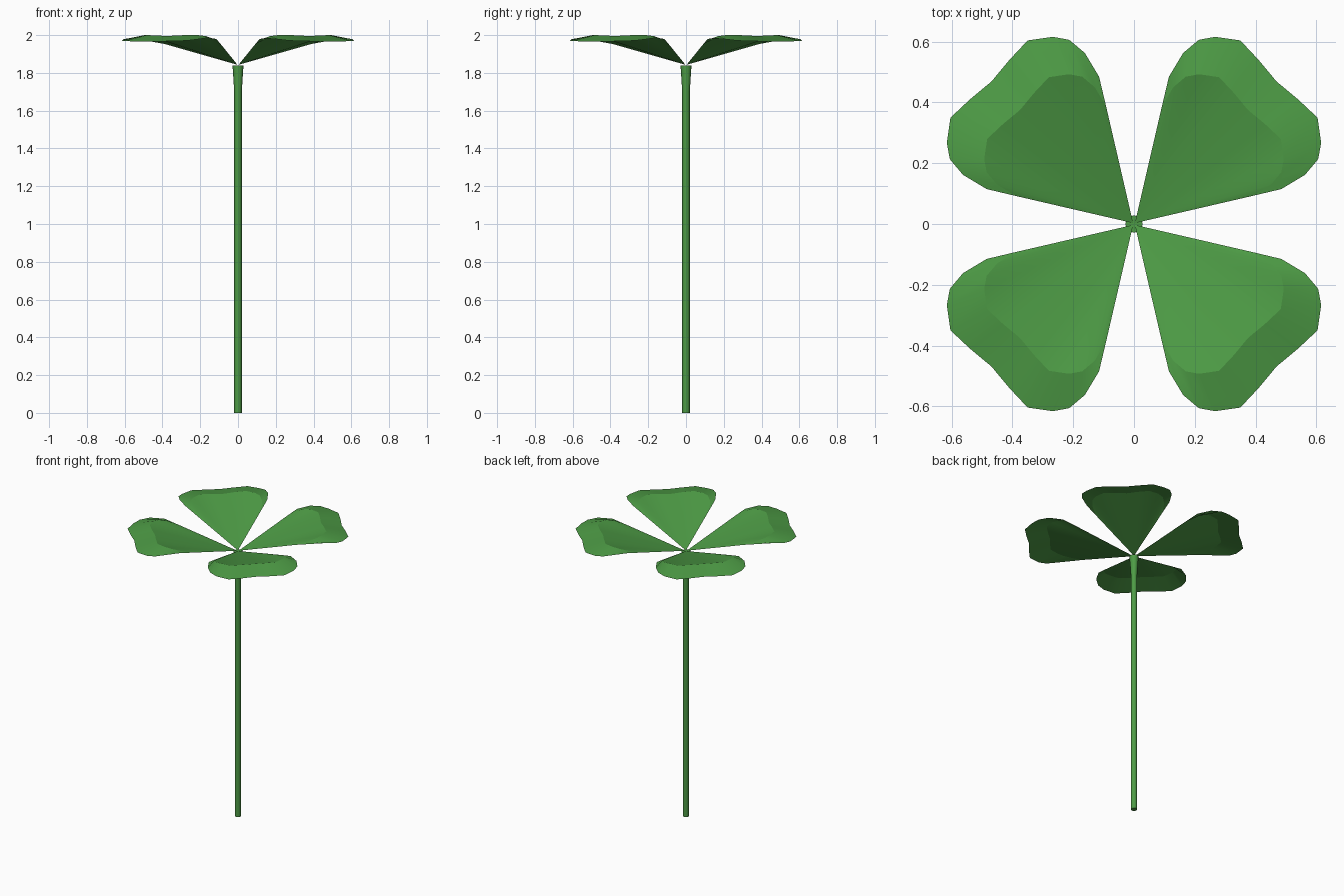
import bpy, math
from mathutils import Matrix

if "Cube" in bpy.data.objects:
    bpy.data.objects.remove(bpy.data.objects["Cube"])

green = bpy.data.materials.new("clover_green")
green.diffuse_color = (0.075, 0.33, 0.06, 1)
green.use_nodes = True
green.node_tree.nodes["Principled BSDF"].inputs["Base Color"].default_value = green.diffuse_color


def make_object(name, verts, faces):
    mesh = bpy.data.meshes.new(name)
    mesh.from_pydata(verts, [], faces)
    mesh.update()
    mesh.materials.append(green)
    obj = bpy.data.objects.new(name, mesh)
    bpy.context.collection.objects.link(obj)
    return obj


def shade(obj, angle):
    bpy.ops.object.select_all(action='DESELECT')
    obj.select_set(True)
    bpy.context.view_layer.objects.active = obj
    bpy.ops.object.shade_smooth_by_angle(angle=math.radians(angle))


# Half of the heart-shaped rim: x, y, rim height, height of the inner ridge
half = [(0.115, 0.485, 1.980, 1.953), (0.162, 0.563, 1.985, 1.980),
        (0.213, 0.606, 1.978, 1.995), (0.267, 0.616, 1.971, 2.0),
        (0.350, 0.604, 1.968, 2.0), (0.410, 0.540, 1.967, 1.998)]
rim = half + [(0.469, 0.469, 1.967, 1.995)]
rim += [(y, x, z, r) for x, y, z, r in reversed(half)]
n = len(rim)

# Leaflet: fan from the base to the ridge, then a drooping lip
leaf_verts = [(0.003, 0.003, 1.843)]
leaf_verts += [(x * 0.8, y * 0.8, r) for x, y, z, r in rim]
leaf_verts += [(x, y, z) for x, y, z, r in rim]
leaf_faces = [(0, i + 2, i + 1) for i in range(n - 1)]
leaf_faces += [(i + 1, i + 2, i + 2 + n, i + 1 + n) for i in range(n - 1)]
leaf_faces = [f if len(f) == 3 else f[::-1] for f in leaf_faces]

for k in range(4):
    leaf = make_object(f"leaflet_{k + 1}", leaf_verts, leaf_faces)
    leaf.data.transform(Matrix.Rotation(k * math.pi / 2, 4, 'Z'))
    shade(leaf, 60)

# Stem: eight-sided, flaring slightly under the leaflets
sides = 8
rings = [(0.0, 0.02), (1.70, 0.02), (1.84, 0.029)]
stem_verts = [(r * math.cos(a * math.tau / sides), r * math.sin(a * math.tau / sides), z)
              for z, r in rings for a in range(sides)]
stem_faces = [(k * sides + a, k * sides + (a + 1) % sides,
               (k + 1) * sides + (a + 1) % sides, (k + 1) * sides + a)
              for k in range(2) for a in range(sides)]
stem_faces.append(tuple(reversed(range(sides))))
stem_verts.append((0, 0, 1.84))
stem_faces += [(16 + a, 16 + (a + 1) % sides, 24) for a in range(sides)]
shade(make_object("stem", stem_verts, stem_faces), 50)
